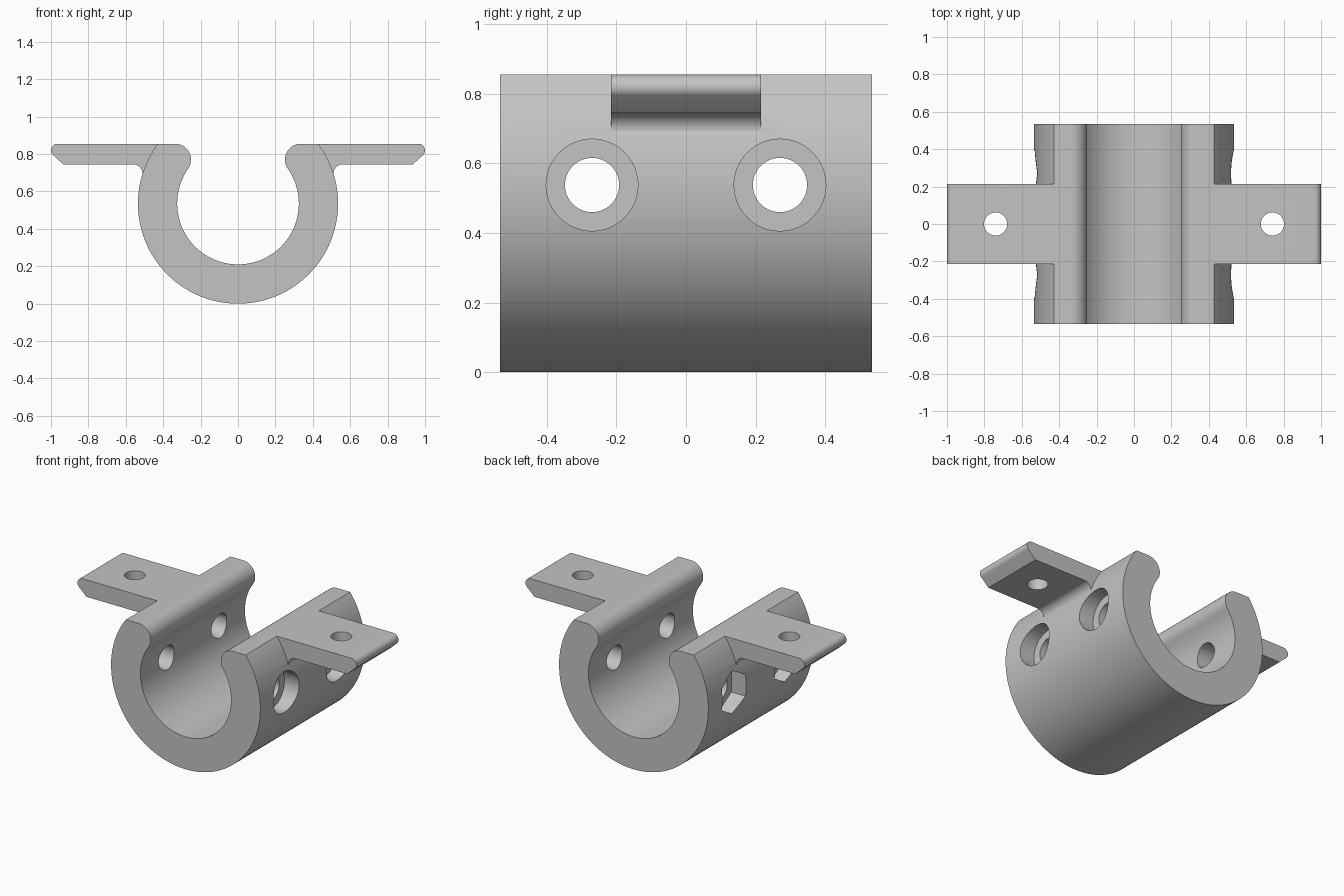
import bpy, bmesh, math
from mathutils import Matrix, Vector

if "Cube" in bpy.data.objects:
    bpy.data.objects.remove(bpy.data.objects["Cube"], do_unlink=True)

R_OUT, R_IN, R_LIP, R_FILLET = 0.535, 0.325, 0.085, 0.05
TOP, UNDER, HALF_LEN, TAB_HALF = 0.855, 0.745, 0.535, 0.215
HOLE_Y, HOLE_Z, SEAT_X = 0.27, 0.538, 0.43

grey = bpy.data.materials.new("plain_grey")
grey.use_nodes = True
grey.diffuse_color = (0.55, 0.55, 0.55, 1)
grey.node_tree.nodes["Principled BSDF"].inputs["Base Color"].default_value = grey.diffuse_color


def arc(cx, cz, r, start, end, steps):
    angles = [math.radians(start + (end - start) * i / steps) for i in range(steps + 1)]
    return [(cx + r * math.cos(a), cz + r * math.sin(a)) for a in angles]


def make_object(name, bm):
    bmesh.ops.recalc_face_normals(bm, faces=bm.faces)
    mesh = bpy.data.meshes.new(name)
    bm.to_mesh(mesh)
    bm.free()
    mesh.materials.append(grey)
    obj = bpy.data.objects.new(name, mesh)
    bpy.context.collection.objects.link(obj)
    return obj


def extrude_profile(name, points, half):
    """Extrude an (x, z) outline along y, from -half to +half."""
    bm = bmesh.new()
    face = bm.faces.new([bm.verts.new((x, -half, z)) for x, z in points])
    new = bmesh.ops.extrude_face_region(bm, geom=[face])["geom"]
    verts = [v for v in new if isinstance(v, bmesh.types.BMVert)]
    bmesh.ops.translate(bm, verts=verts, vec=(0, 2 * half, 0))
    return make_object(name, bm)


def cylinder(name, centre, radius, length, axis, sides=48):
    bm = bmesh.new()
    turn = Vector((0, 0, 1)).rotation_difference(Vector(axis)).to_matrix().to_4x4()
    spin = Matrix.Rotation(math.pi / 2, 4, "Z")
    bmesh.ops.create_cone(bm, cap_ends=True, segments=sides, radius1=radius, radius2=radius,
                          depth=length, matrix=Matrix.Translation(centre) @ turn @ spin)
    return make_object(name, bm)


def combine(target, tool, operation):
    mod = target.modifiers.new(tool.name, "BOOLEAN")
    mod.object, mod.operation, mod.solver = tool, operation, "EXACT"
    bpy.context.view_layer.objects.active = target
    bpy.ops.object.modifier_apply(modifier=mod.name)
    bpy.data.objects.remove(tool, do_unlink=True)


# Open ring with rounded lips
rim = math.degrees(math.asin((TOP - R_OUT) / R_OUT))
lip_z = TOP - R_LIP
lip_x = math.sqrt((R_IN + R_LIP) ** 2 - (lip_z - R_OUT) ** 2)
lip_angle = math.degrees(math.atan2(lip_z - R_OUT, lip_x))
half = arc(0, R_OUT, R_OUT, -90, rim, 64)
half += arc(lip_x, lip_z, R_LIP, 90, 180 + lip_angle, 20)
half += arc(0, R_OUT, R_IN, lip_angle, -90, 56)[1:]
ring = half + [(-x, z) for x, z in reversed(half[1:-1])]
clamp = extrude_profile("clamp_body", ring, HALF_LEN)

# Mounting tabs with a rounded, undercut tip and a fillet against the ring
fil_z = UNDER - R_FILLET
fil_x = math.sqrt((R_OUT + R_FILLET) ** 2 - (fil_z - R_OUT) ** 2) - 0.002
fil_angle = 180 + math.degrees(math.atan2(fil_z - R_OUT, fil_x))
tab = [(0.4, TOP)] + arc(0.965, TOP - 0.035, 0.035, 90, -45, 12) + [(0.935, UNDER)]
tab += arc(fil_x, fil_z, R_FILLET, 90, fil_angle, 12) + [(0.42, 0.7)]
for side, word in ((1, "left"), (-1, "right")):
    part = extrude_profile(word + "_tab", [(side * x, z) for x, z in tab], TAB_HALF)
    combine(clamp, part, "UNION")

# Screw holes through the tabs
for side in (1, -1):
    combine(clamp, cylinder("tab_hole", (side * 0.74, 0, 0.8), 0.062, 0.4, (0, 0, 1)), "DIFFERENCE")

# Cross bolt holes, with round head seats on one side and hexagonal nut seats on the other
for y in (HOLE_Y, -HOLE_Y):
    combine(clamp, cylinder("bolt_hole", (0, y, HOLE_Z), 0.078, 1.4, (1, 0, 0)), "DIFFERENCE")
    combine(clamp, cylinder("head_seat", (SEAT_X + 0.1, y, HOLE_Z), 0.132, 0.2, (1, 0, 0)), "DIFFERENCE")
    combine(clamp, cylinder("nut_seat", (-SEAT_X - 0.1, y, HOLE_Z), 0.14, 0.2, (1, 0, 0), 6), "DIFFERENCE")

bpy.ops.object.select_all(action="DESELECT")
clamp.select_set(True)
bpy.context.view_layer.objects.active = clamp
bpy.ops.object.shade_smooth_by_angle(angle=math.radians(25))
